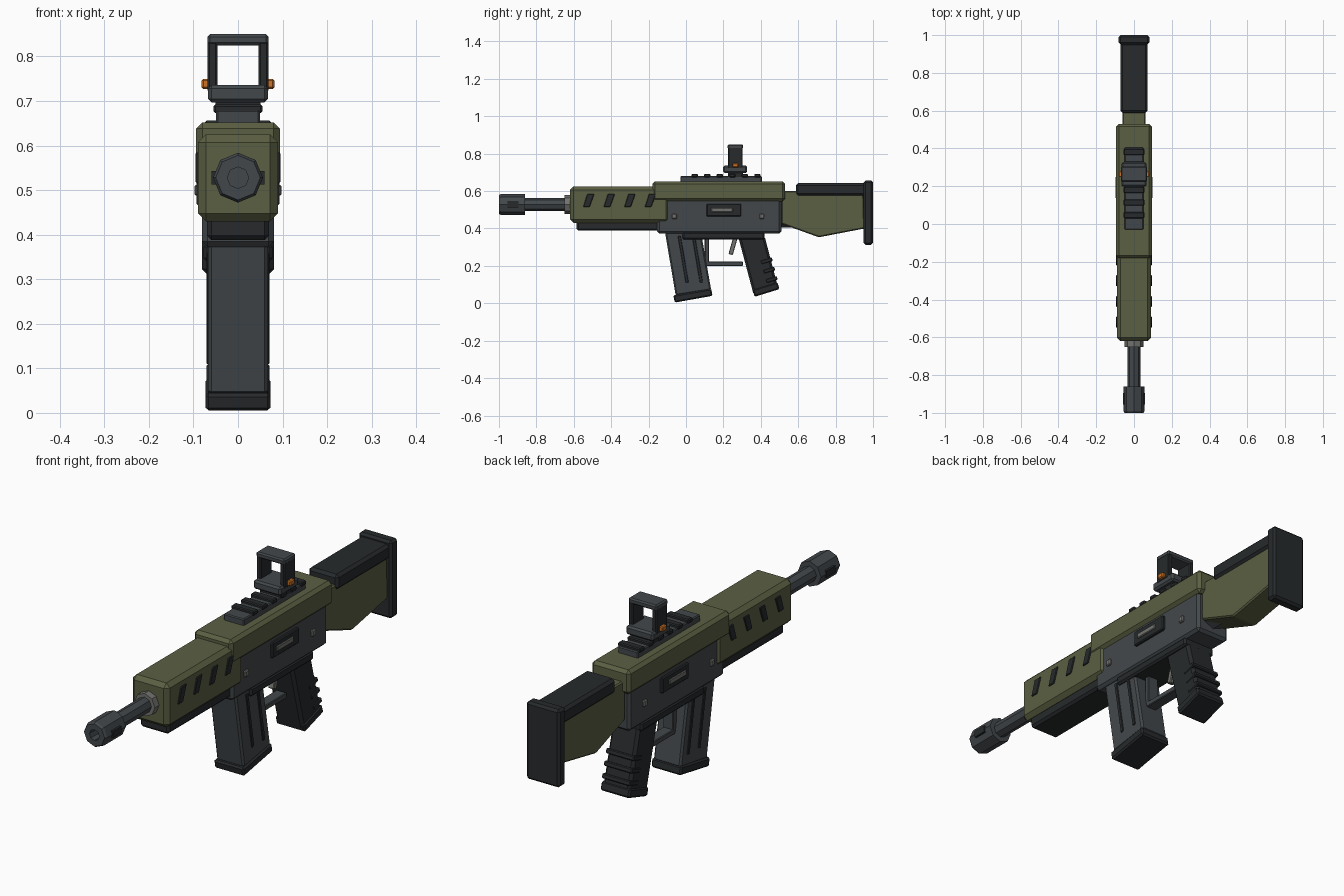
import bpy, bmesh, math

if "Cube" in bpy.data.objects:
    bpy.data.objects.remove(bpy.data.objects["Cube"])


def material(name, rgb):
    m = bpy.data.materials.new(name)
    m.diffuse_color = (*rgb, 1)
    m.use_nodes = True
    m.node_tree.nodes["Principled BSDF"].inputs["Base Color"].default_value = m.diffuse_color
    return m


OLIVE = material("olive", (0.105, 0.115, 0.055))
DARK = material("dark", (0.02, 0.023, 0.025))
METAL = material("gunmetal", (0.055, 0.064, 0.07))
STEEL = material("steel", (0.17, 0.17, 0.16))
ORANGE = material("orange", (0.6, 0.17, 0.02))


def finish(name, bm, mat, bevel=0):
    bmesh.ops.recalc_face_normals(bm, faces=bm.faces)
    if bevel:
        bmesh.ops.bevel(bm, geom=bm.edges[:], offset=bevel, segments=1,
                        profile=0.5, affect='EDGES', clamp_overlap=True)
    mesh = bpy.data.meshes.new(name)
    bm.to_mesh(mesh)
    bm.free()
    mesh.materials.append(mat)
    ob = bpy.data.objects.new(name, mesh)
    bpy.context.collection.objects.link(ob)
    return ob


def prism(name, pts, x0, x1, mat, bevel=0):
    """Side profile in (y, z), extruded across x."""
    bm = bmesh.new()
    a = [bm.verts.new((x0, y, z)) for y, z in pts]
    b = [bm.verts.new((x1, y, z)) for y, z in pts]
    bm.faces.new(a)
    bm.faces.new(b[::-1])
    for i in range(len(pts)):
        j = (i + 1) % len(pts)
        bm.faces.new((a[i], a[j], b[j], b[i]))
    return finish(name, bm, mat, bevel)


def box(name, x0, x1, y0, y1, z0, z1, mat, bevel=0):
    return prism(name, [(y0, z0), (y1, z0), (y1, z1), (y0, z1)], x0, x1, mat, bevel)


def block(name, w, y0, y1, z0, z1, mat, bevel=0):
    return box(name, -w, w, y0, y1, z0, z1, mat, bevel)


def pair(name, pts, x0, x1, mat, bevel=0):
    prism(name + "_right", pts, x0, x1, mat, bevel)
    prism(name + "_left", pts, -x1, -x0, mat, bevel)


def rect(y0, y1, z0, z1):
    return [(y0, z0), (y1, z0), (y1, z1), (y0, z1)]


def lathe(name, profile, zc, mat, n=8):
    """Turn (radius, y) points around the bore axis."""
    bm = bmesh.new()
    rings = []
    for r, y in profile:
        rings.append([bm.verts.new((r * math.cos(math.tau * i / n), y,
                                    zc + r * math.sin(math.tau * i / n))) for i in range(n)])
    for p, q in zip(rings, rings[1:]):
        for i in range(n):
            j = (i + 1) % n
            bm.faces.new((p[i], p[j], q[j], q[i]))
    bm.faces.new(rings[0])
    bm.faces.new(rings[-1])
    return finish(name, bm, mat)


# Barrel group
BORE = 0.528
lathe("muzzle_brake", [(0.024, -0.93), (0.024, -1.0), (0.05, -1.0), (0.056, -0.99),
                       (0.056, -0.86)], BORE, METAL)
pair("muzzle_slot", rect(-0.955, -0.895, 0.513, 0.543), 0.042, 0.059, DARK)
lathe("barrel", [(0.034, -0.87), (0.034, -0.6)], BORE, METAL)
lathe("barrel_collar", [(0.05, -0.65), (0.05, -0.6)], BORE, STEEL)

# Handguard with slanted vents
block("handguard", 0.09, -0.62, -0.09, 0.43, 0.625, OLIVE, 0.018)
block("handguard_underside", 0.07, -0.585, -0.1, 0.388, 0.44, DARK, 0.01)
for i in range(4):
    y = -0.55 + 0.11 * i
    pair(f"vent_{i + 1}", [(y, 0.515), (y + 0.035, 0.515), (y + 0.06, 0.585), (y + 0.022, 0.585)],
         0.08, 0.095, DARK, 0.003)

# Receiver
block("upper_receiver", 0.094, -0.18, 0.53, 0.545, 0.652, OLIVE, 0.014)
block("lower_receiver", 0.081, -0.155, 0.51, 0.373, 0.56, METAL, 0.012)
block("receiver_floor", 0.078, -0.02, 0.42, 0.34, 0.38, DARK, 0.008)
pair("ejection_port", rect(0.11, 0.295, 0.465, 0.532), 0.075, 0.093, DARK, 0.004)
pair("bolt", rect(0.135, 0.25, 0.488, 0.511), 0.085, 0.098, STEEL, 0.003)
for n, y in (("front", -0.062), ("rear", 0.405)):
    pair(f"{n}_pin", rect(y - 0.013, y + 0.013, 0.451, 0.479), 0.075, 0.09, STEEL, 0.004)

# Magazine
block_pts = [(-0.112, 0.38), (0.08, 0.38), (0.135, 0.07), (-0.055, 0.04)]
prism("magazine", block_pts, -0.067, 0.067, METAL, 0.008)
prism("magazine_base", [(-0.068, 0.043), (0.135, 0.079), (0.142, 0.04), (-0.06, 0.004)],
      -0.073, 0.073, DARK, 0.007)
for i, y in enumerate((-0.044, 0.032)):
    pair(f"magazine_rib_{i + 1}", [(y, 0.36), (y + 0.016, 0.36), (y + 0.058, 0.112), (y + 0.042, 0.11)],
         0.062, 0.071, DARK, 0.002)

# Grip with ridges on the back
prism("grip", [(0.278, 0.36), (0.42, 0.36), (0.492, 0.085), (0.362, 0.045)],
      -0.066, 0.066, DARK, 0.012)
prism("grip_base", [(0.356, 0.073), (0.488, 0.114), (0.5, 0.076), (0.367, 0.035)],
      -0.071, 0.071, DARK, 0.007)
for i in range(3):
    y, z = 0.448 + 0.0135 * i, 0.24 - 0.05 * i
    prism(f"grip_ridge_{i + 1}", [(y - 0.05, z - 0.012), (y + 0.01, z + 0.006),
                                  (y + 0.016, z - 0.014), (y - 0.044, z - 0.032)],
          -0.069, 0.069, DARK, 0.004)

# Trigger and guard
block("trigger_guard_post", 0.025, 0.1, 0.124, 0.2, 0.35, METAL, 0.003)
block("trigger_guard_bar", 0.025, 0.1, 0.305, 0.2, 0.223, METAL, 0.003)
prism("trigger", [(0.25, 0.345), (0.275, 0.345), (0.25, 0.258), (0.227, 0.264)],
      -0.014, 0.014, STEEL, 0.003)

# Stock
lathe("buffer_tube", [(0.06, 0.48), (0.06, 0.6)], 0.465, METAL)
prism("stock", [(0.51, 0.6), (0.95, 0.6), (0.955, 0.4), (0.71, 0.353), (0.51, 0.425)],
      -0.062, 0.062, OLIVE, 0.006)
block("cheek_rest", 0.072, 0.588, 0.96, 0.575, 0.642, DARK, 0.012)
block("butt_pad", 0.081, 0.95, 1.0, 0.313, 0.656, DARK, 0.01)

# Top rail
block("rail", 0.049, -0.03, 0.405, 0.64, 0.68, METAL, 0.004)
for i in range(6):
    y = 0.03 + 0.067 * i
    block(f"rail_tooth_{i + 1}", 0.055, y, y + 0.033, 0.673, 0.692, DARK, 0.004)

# Sight
block("sight_clamp", 0.05, 0.225, 0.305, 0.675, 0.71, DARK)
block("sight_base", 0.067, 0.198, 0.327, 0.697, 0.736, METAL, 0.008)
pair("sight_post", rect(0.225, 0.303, 0.72, 0.84), 0.046, 0.068, DARK, 0.004)
block("sight_hood", 0.069, 0.223, 0.305, 0.825, 0.85, METAL, 0.006)
pair("sight_button", rect(0.248, 0.28, 0.727, 0.75), 0.06, 0.082, ORANGE, 0.004)
